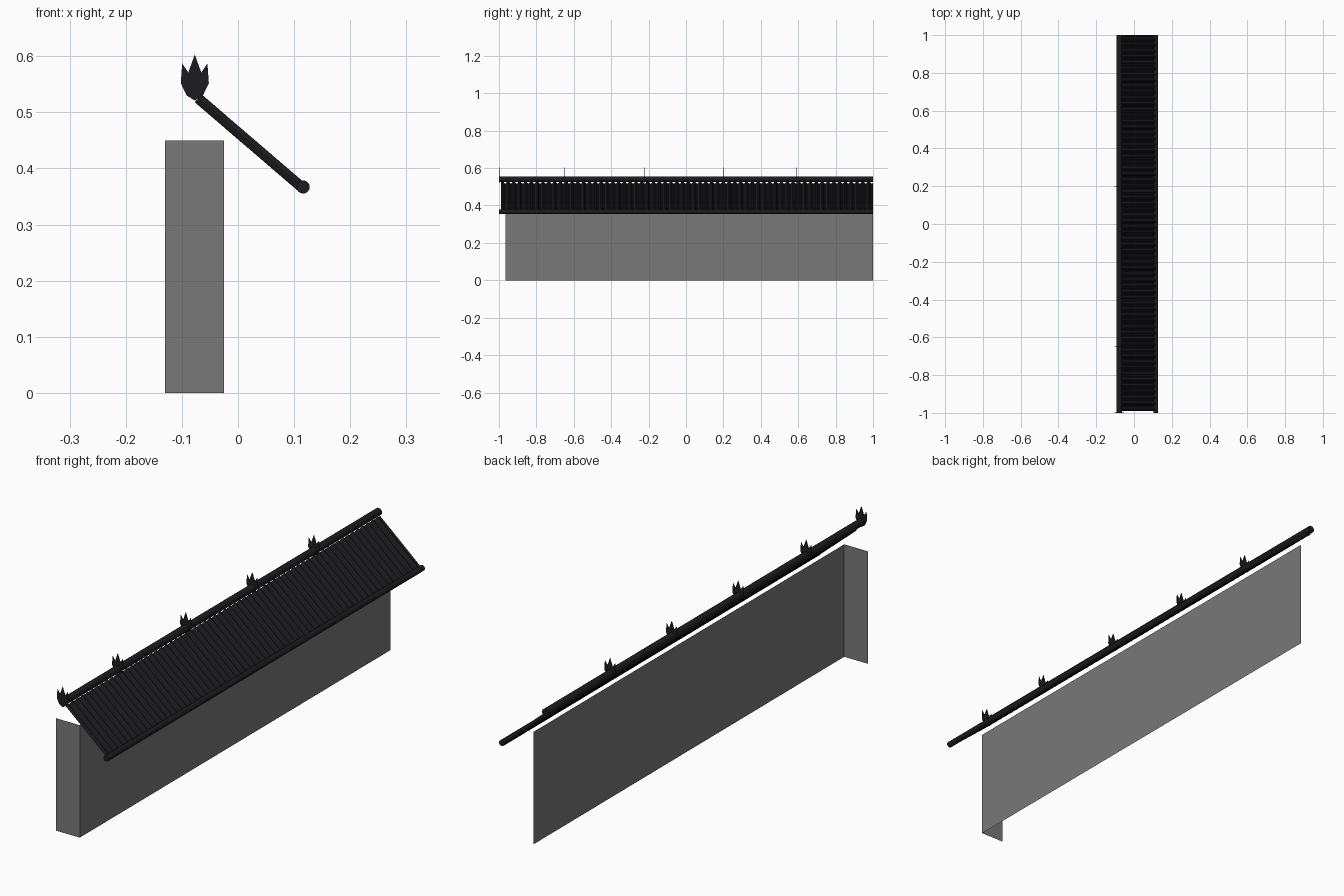
import bpy
import math
from mathutils import Vector

if "Cube" in bpy.data.objects:
    bpy.data.objects.remove(bpy.data.objects["Cube"])


def material(name, rgb):
    m = bpy.data.materials.new(name)
    m.diffuse_color = (*rgb, 1)
    m.use_nodes = True
    m.node_tree.nodes["Principled BSDF"].inputs["Base Color"].default_value = m.diffuse_color
    return m


TILE = material("dark_tile", (0.012, 0.011, 0.014))
WALL = material("wall_grey", (0.19, 0.19, 0.19))


def mesh_object(name, verts, faces, mat):
    me = bpy.data.meshes.new(name)
    me.from_pydata(verts, [], faces)
    me.materials.append(mat)
    ob = bpy.data.objects.new(name, me)
    bpy.context.collection.objects.link(ob)
    return ob


def smooth(ob, angle=40):
    bpy.ops.object.select_all(action='DESELECT')
    ob.select_set(True)
    bpy.context.view_layer.objects.active = ob
    bpy.ops.object.shade_smooth_by_angle(angle=math.radians(angle))


# Round beam running along y
def beam(name, x, z, r):
    bpy.ops.mesh.primitive_cylinder_add(vertices=16, radius=r, depth=2,
                                        location=(x, 0, z),
                                        rotation=(math.pi / 2, 0, 0))
    ob = bpy.context.object
    ob.name = name
    ob.data.materials.append(TILE)
    smooth(ob)


# Wall: open L of a long side panel and a short front panel
X0, X1, Y0, Y1, H = -0.13, -0.025, -0.965, 1.0, 0.45
mesh_object("wall",
            [(X0, Y0, 0), (X1, Y0, 0), (X1, Y1, 0),
             (X0, Y0, H), (X1, Y0, H), (X1, Y1, H)],
            [(0, 1, 4, 3), (1, 2, 5, 4)], WALL)

# Corrugated tile sheet: alternating half-round ridges and troughs
top, low = Vector((-0.071, 0, 0.525)), Vector((0.113, 0, 0.367))
slope = (low - top).normalized()
normal = Vector((-slope.z, 0, slope.x))
RIDGES, STEPS, THICK = 64, 5, 0.0098
pitch = 1.99 / RIDGES
verts, faces = [], []
for i in range(RIDGES * 2):
    sign = 1 if i % 2 == 0 else -1
    for k in range(STEPS if i < RIDGES * 2 - 1 else STEPS + 1):
        a = math.pi * k / STEPS
        y = -0.99 + pitch * (i / 2 + (1 - math.cos(a)) / 4)
        off = normal * (sign * THICK * math.sin(a))
        for end in (top, low):
            verts.append(end + off + Vector((0, y, 0)))
for j in range(len(verts) // 2 - 1):
    faces.append((2 * j, 2 * j + 1, 2 * j + 3, 2 * j + 2))
smooth(mesh_object("roof_tiles", verts, faces, TILE))

# Ridge and eave beams
beam("ridge_beam", -0.077, 0.541, 0.0145)
beam("eave_beam", 0.116, 0.367, 0.0118)

# Three-pointed flat finials along the ridge
half = [(0.0145, 0.53), (0.025, 0.552), (0.0225, 0.587), (0.0115, 0.571)]
outline = ([(0, 0.521)] + half + [(0, 0.603)]
           + [(-x, z) for x, z in reversed(half)])
for n, y in enumerate((-0.999, -0.65, -0.22, 0.2, 0.59)):
    pts = [(x - 0.077, y + d, z) for d in (-0.001, 0.001) for x, z in outline]
    c = len(outline)
    sides = [(i, c + i, c + (i + 1) % c, (i + 1) % c) for i in range(c)]
    mesh_object(f"finial_{n + 1}", pts,
                [tuple(range(c)), tuple(reversed(range(c, 2 * c)))] + sides,
                TILE)
